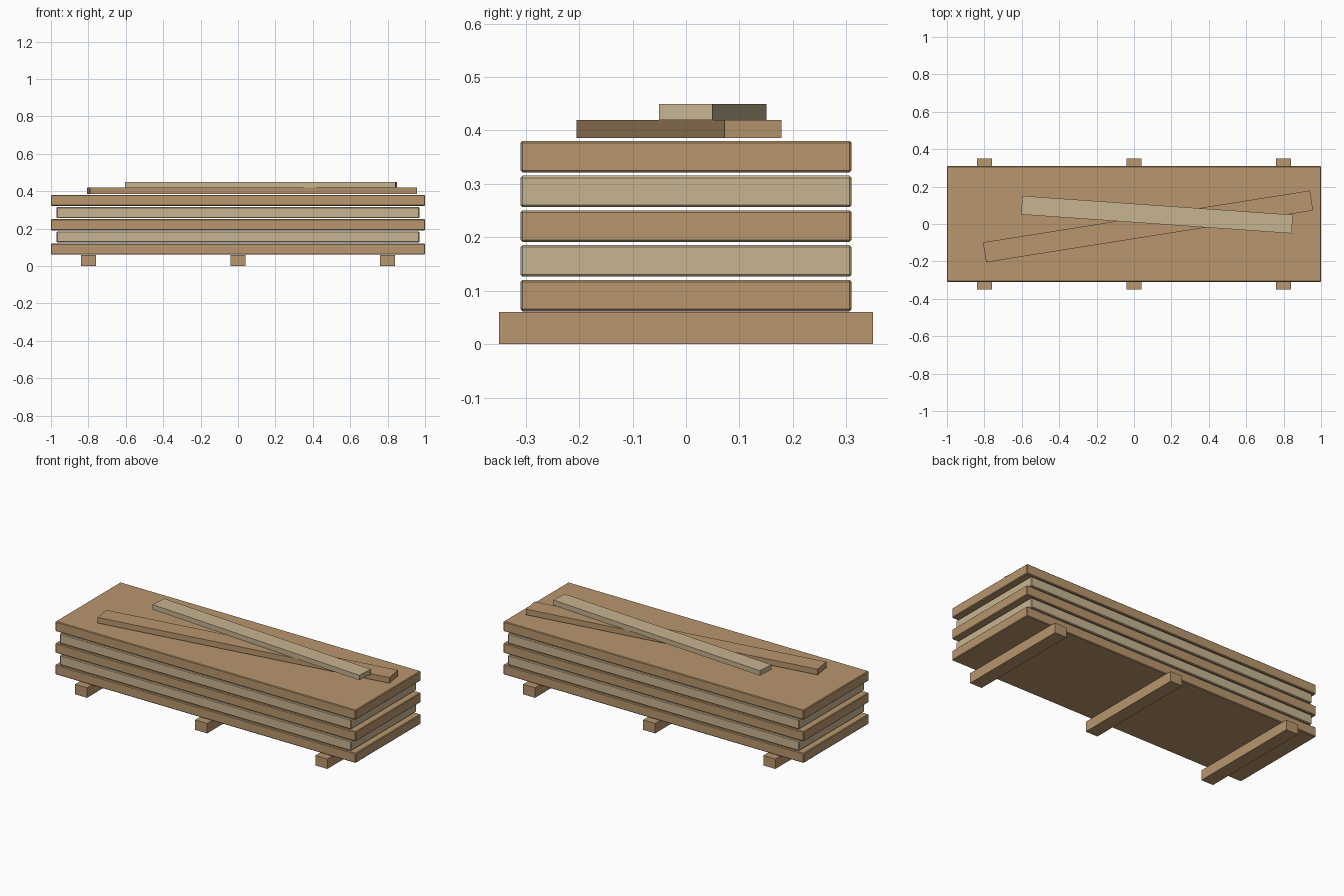
import bpy
import math

if "Cube" in bpy.data.objects:
    bpy.data.objects.remove(bpy.data.objects["Cube"])


def material(name, color):
    m = bpy.data.materials.new(name)
    m.diffuse_color = (*color, 1.0)
    m.use_nodes = True
    m.node_tree.nodes["Principled BSDF"].inputs["Base Color"].default_value = m.diffuse_color
    return m


TAN = material("tan wood", (0.479, 0.305, 0.153))
PALE = material("pale wood", (0.578, 0.462, 0.283))


def board(name, size, center, mat, turn=0.0, bevel=0.0):
    """Flat-faced box with optional chamfered edges."""
    bpy.ops.mesh.primitive_cube_add(size=1, location=center,
                                    rotation=(0, 0, math.radians(turn)))
    ob = bpy.context.object
    ob.name = name
    ob.scale = size
    bpy.ops.object.transform_apply(location=False, rotation=False, scale=True)
    ob.data.materials.append(mat)
    if bevel:
        mod = ob.modifiers.new("chamfer", 'BEVEL')
        mod.width = bevel
        mod.segments = 1
    return ob


# Ground bearers under the stack
for i, x in enumerate((-0.8, 0.0, 0.8)):
    board(f"bearer_{i + 1}", (0.08, 0.70, 0.06), (x, 0, 0.03), TAN)

# Stacked slabs, alternating long tan and shorter pale layers
for i in range(5):
    long_layer = i % 2 == 0
    board(f"slab_{i + 1}", (2.0 if long_layer else 1.94, 0.62, 0.059),
          (0, 0, 0.091 + 0.065 * i), TAN if long_layer else PALE, bevel=0.004)

# Two loose planks crossed on top
board("lower_loose_plank", (1.77, 0.108, 0.034), (0.075, -0.013, 0.403), TAN, turn=9)
board("upper_loose_plank", (1.45, 0.10, 0.030), (0.123, 0.05, 0.435), PALE, turn=-4)
